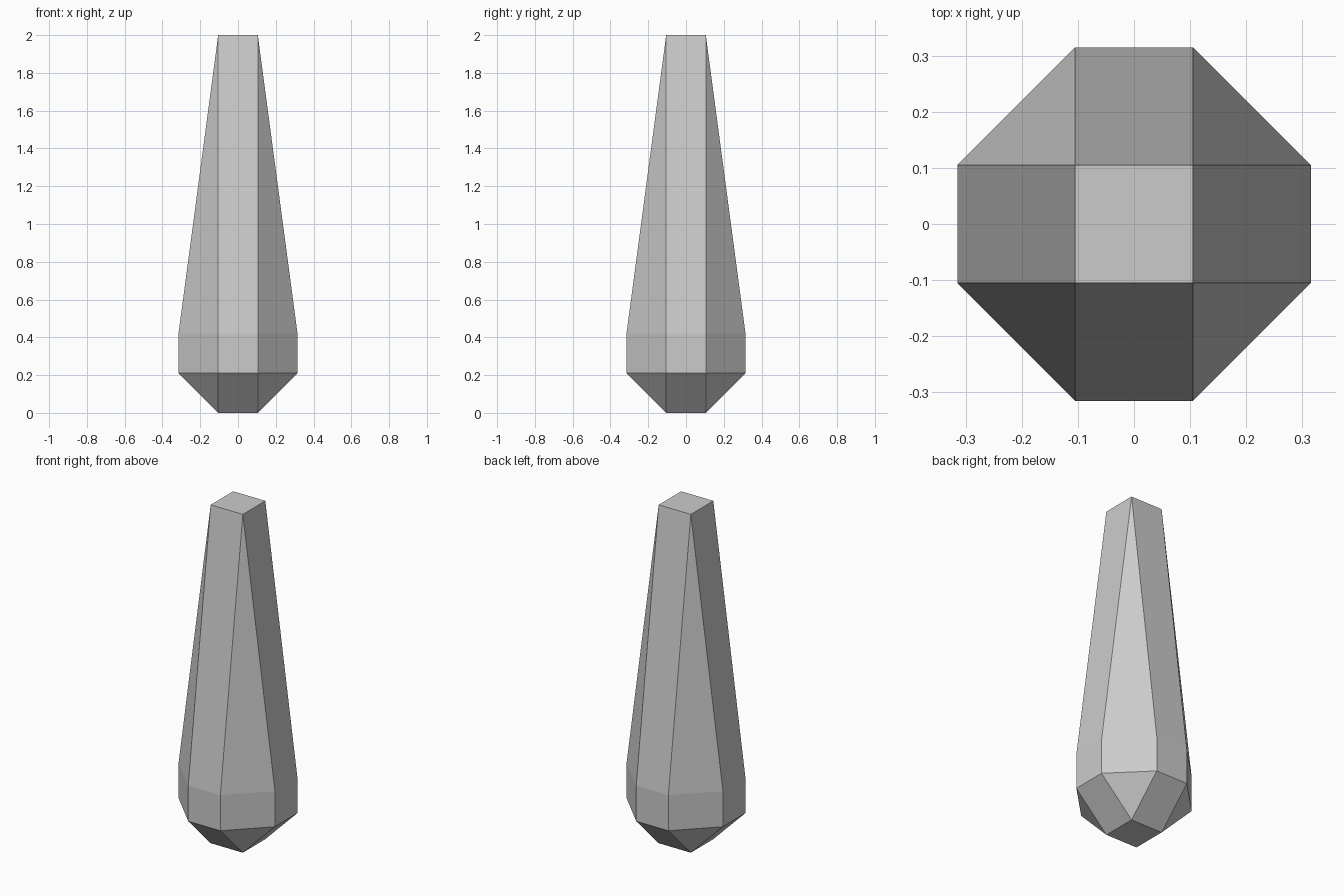
import bpy, bmesh
from mathutils import Matrix

if "Cube" in bpy.data.objects:
    bpy.data.objects.remove(bpy.data.objects["Cube"])

SIZE, BEVEL, HEIGHT = 0.63, 0.21, 2.0

# Cube with every edge chamfered: square caps, octagonal belt, triangular corners
bm = bmesh.new()
bmesh.ops.create_cube(bm, size=SIZE, matrix=Matrix.Translation((0, 0, SIZE / 2)))
bmesh.ops.bevel(bm, geom=bm.edges[:], offset=BEVEL, offset_type='OFFSET',
                segments=1, profile=0.5, affect='EDGES')

# Pull the top cap up into a long tapered shaft
for v in bm.verts:
    if v.co.z > SIZE - 0.01:
        v.co.z = HEIGHT
bm.normal_update()

mesh = bpy.data.meshes.new("tapered_crystal")
bm.to_mesh(mesh)
bm.free()
crystal = bpy.data.objects.new("tapered_crystal", mesh)
bpy.context.collection.objects.link(crystal)
